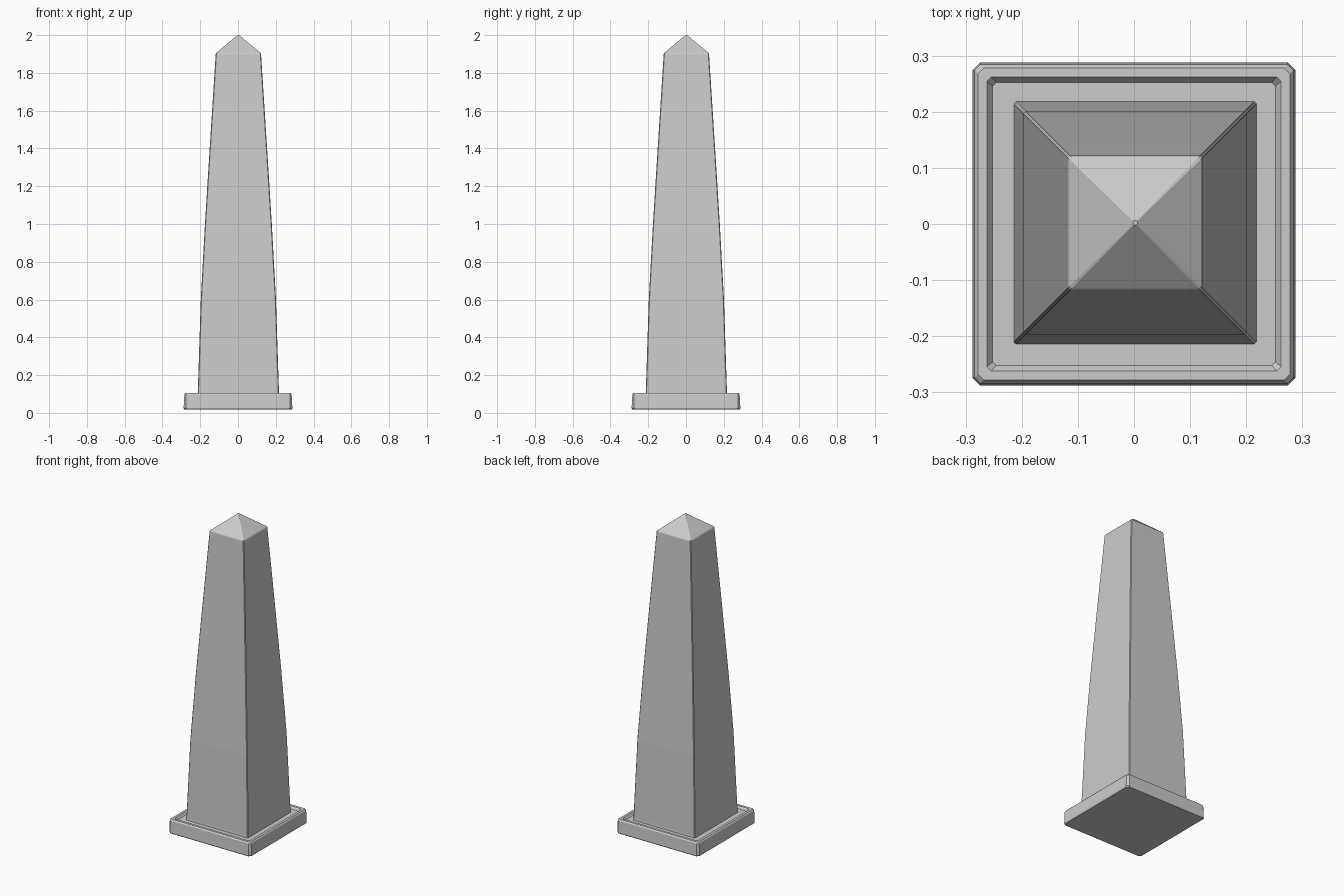
import bpy, bmesh

if "Cube" in bpy.data.objects:
    bpy.data.objects.remove(bpy.data.objects["Cube"])


def square_loft(name, profile, center=(0.0, 0.0)):
    """Stack chamfered square rings given as (half_width, z, chamfer) and cap the ends."""
    bm = bmesh.new()
    rings = []
    for w, z, c in profile:
        k = w - c
        pts = [(w, -k), (w, k), (k, w), (-k, w), (-w, k), (-w, -k), (-k, -w), (k, -w)]
        rings.append([bm.verts.new((x + center[0], y + center[1], z)) for x, y in pts])
    for a, b in zip(rings, rings[1:]):
        for i in range(8):
            j = (i + 1) % 8
            bm.faces.new((a[i], a[j], b[j], b[i]))
    bm.faces.new(list(reversed(rings[0])))
    bm.faces.new(rings[-1])
    bmesh.ops.recalc_face_normals(bm, faces=bm.faces)
    mesh = bpy.data.meshes.new(name)
    bm.to_mesh(mesh)
    bm.free()
    obj = bpy.data.objects.new(name, mesh)
    bpy.context.collection.objects.link(obj)
    return obj


# Square plinth with a raised rim around a shallow groove
square_loft("plinth", [
    (0.284, 0.018, 0.014),
    (0.288, 0.025, 0.014),
    (0.284, 0.098, 0.010),
    (0.278, 0.106, 0.010),
    (0.262, 0.106, 0.008),
    (0.252, 0.092, 0.006),
    (0.200, 0.092, 0.006),
])

# Tapering shaft with a slight swell, closed by a low pyramid
square_loft("shaft_and_pyramid_tip", [
    (0.217, 0.085, 0.004),
    (0.215, 0.105, 0.004),
    (0.199, 0.60, 0.004),
    (0.177, 1.00, 0.004),
    (0.152, 1.40, 0.004),
    (0.120, 1.90, 0.004),
    (0.117, 1.906, 0.004),
    (0.004, 2.00, 0.001),
], center=(0.002, 0.002))
